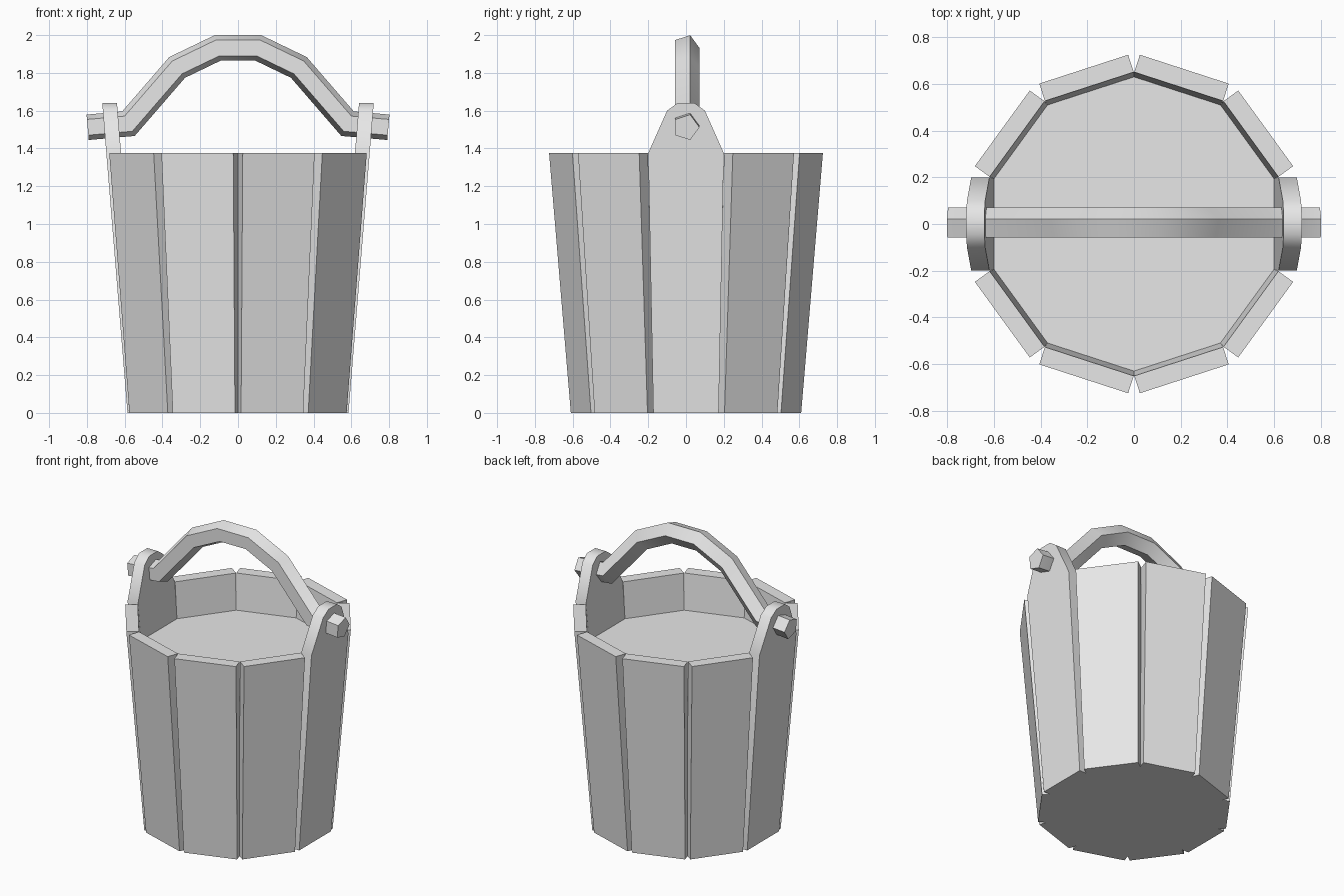
import bpy, bmesh
from math import sin, cos, pi, radians
from mathutils import Vector, Matrix

if "Cube" in bpy.data.objects:
    bpy.data.objects.remove(bpy.data.objects["Cube"], do_unlink=True)

grey = bpy.data.materials.new("plain_grey")
grey.use_nodes = True
grey.diffuse_color = (0.8, 0.8, 0.8, 1)
grey.node_tree.nodes["Principled BSDF"].inputs["Base Color"].default_value = (0.8, 0.8, 0.8, 1)

RIM = 1.375
THICK = 0.078
SIDES = 10
STEP = 2 * pi / SIDES


def outer(z):
    """Distance from the axis to the outside of a stave."""
    return 0.585 + 0.0815 * z


def loft(name, rings, smooth=False):
    """Skin a list of equal-sized point rings and cap both ends."""
    bm = bmesh.new()
    loops = [[bm.verts.new(p) for p in ring] for ring in rings]
    n = len(loops[0])
    for a, b in zip(loops, loops[1:]):
        for i in range(n):
            j = (i + 1) % n
            bm.faces.new((a[i], a[j], b[j], b[i]))
    bm.faces.new(loops[0])
    bm.faces.new(loops[-1])
    bmesh.ops.recalc_face_normals(bm, faces=bm.faces)
    mesh = bpy.data.meshes.new(name)
    bm.to_mesh(mesh)
    bm.free()
    mesh.materials.append(grey)
    obj = bpy.data.objects.new(name, mesh)
    bpy.context.collection.objects.link(obj)
    if smooth:
        bpy.ops.object.select_all(action='DESELECT')
        obj.select_set(True)
        bpy.context.view_layer.objects.active = obj
        bpy.ops.object.shade_smooth_by_angle(angle=radians(50))
    return obj


def stave(name, angle, half_outline, smooth=False):
    """A leaning plank from a mirrored outline of (half width, height)."""
    outline = half_outline + [(-w, z) for w, z in reversed(half_outline)]
    turn = Matrix.Rotation(angle, 3, 'Z')
    rings = [[turn @ Vector((outer(z) - t, w, z)) for w, z in outline]
             for t in (THICK, 0)]
    return loft(name, rings, smooth)


# Staves around the bucket, the two at the sides rising into ears
plank = [(0.173, 0), (0.2, RIM)]
ear = plank + [(0.1, 1.6), (0.045, 1.64)]
for k in range(SIDES):
    if k % 5 == 0:
        stave("left_ear_stave" if k == 0 else "right_ear_stave", k * STEP, ear, True)
    else:
        stave(f"stave_{k}", k * STEP, plank)

# Solid filling, which makes the base and the level surface inside
rings = []
for z in (0, 1.13):
    r = (outer(z) - THICK) / cos(STEP / 2) + 0.003
    rings.append([(r * cos((k + 0.5) * STEP), r * sin((k + 0.5) * STEP), z)
                  for k in range(SIDES)])
loft("bucket_filling", rings)

# Arched five-sided handle with its ends through the ears
half = [(0.796, 1.512), (0.58, 1.531), (0.322, 1.829), (0.108, 1.932)]
path = [Vector((-x, 0, z)) for x, z in half] + [Vector((x, 0, z)) for x, z in reversed(half)]
rings = []
for i, p in enumerate(path):
    before = (p - path[i - 1]).normalized() if i else None
    after = (path[i + 1] - p).normalized() if i + 1 < len(path) else None
    tangent = ((before or after) + (after or before)).normalized()
    up = Vector((-tangent.z, 0, tangent.x))
    mitre = 1 / tangent.dot(after or before)
    rings.append([p + 0.071 * (Vector((0, cos(a), 0)) + up * sin(a) * mitre)
                  for a in (k * 2 * pi / 5 for k in range(5))])
loft("handle", rings, True)
